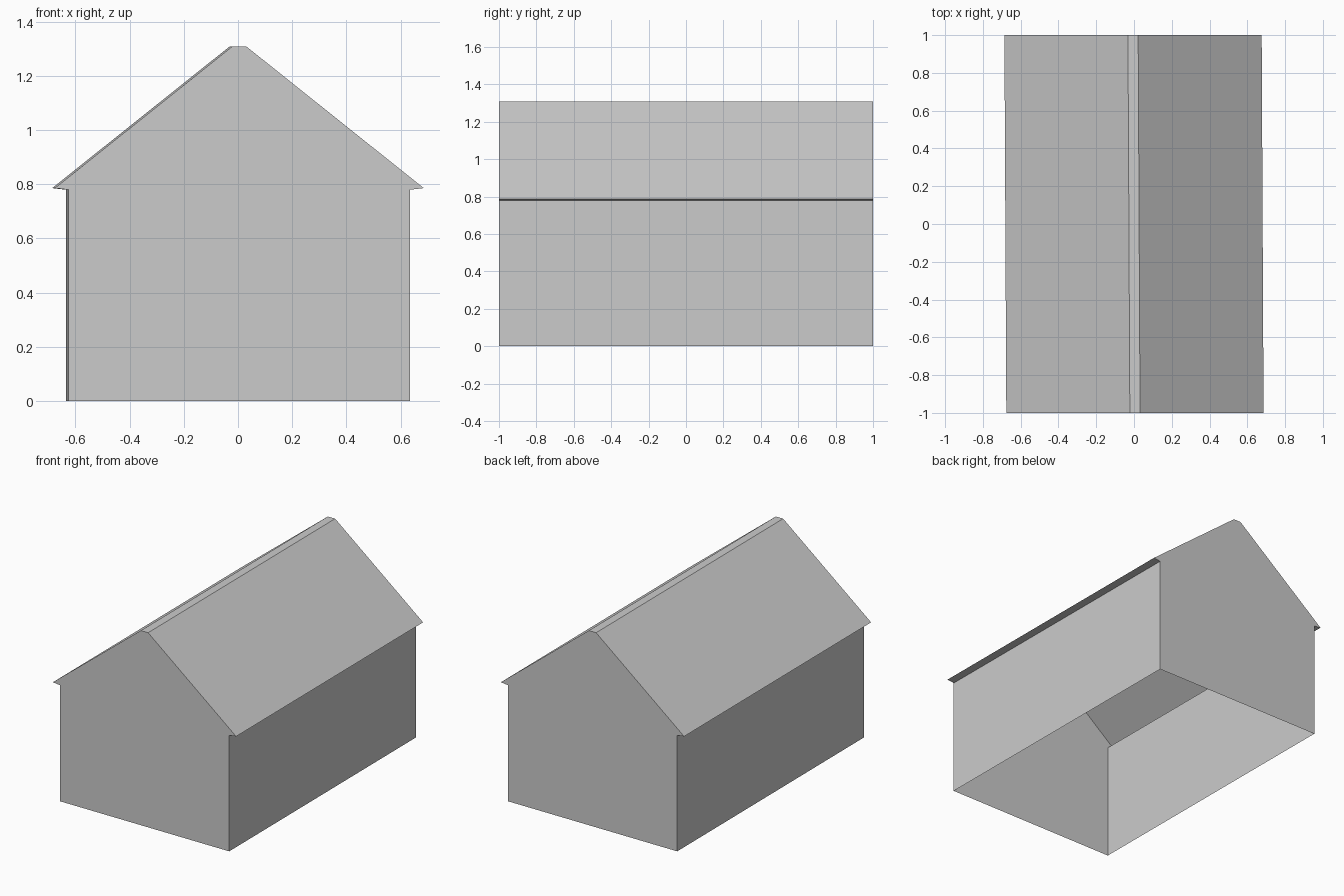
import bpy

cube = bpy.data.objects.get("Cube")
if cube:
    bpy.data.objects.remove(cube, do_unlink=True)

grey = bpy.data.materials.new("plain grey")
grey.use_nodes = True
colour = (0.6, 0.6, 0.6, 1)
grey.diffuse_color = colour
grey.node_tree.nodes["Principled BSDF"].inputs["Base Color"].default_value = colour

# Half profile of the building from wall foot to ridge, then mirrored
half = [(0.63, 0), (0.63, 0.78), (0.681, 0.786), (0.027, 1.308)]
profile = [(-x, z) for x, z in half] + half[::-1]
SKEW = 0.005  # the plan leans slightly along its length


def section(points, y):
    return [(x - SKEW * y, y, z) for x, z in points]


def add_object(name, verts, faces):
    mesh = bpy.data.meshes.new(name)
    mesh.from_pydata(verts, [], faces)
    mesh.materials.append(grey)
    obj = bpy.data.objects.new(name, mesh)
    bpy.context.collection.objects.link(obj)


def add_shell(name, points):
    n = len(points)
    verts = section(points, -1) + section(points, 1)
    faces = [(i, i + 1, n + i + 1, n + i) for i in range(n - 1)]
    add_object(name, verts, faces)


# Side walls, and the roof with its flat ridge and eave undersides
add_shell("right_wall", profile[:2])
add_shell("roof", profile[1:-1])
add_shell("left_wall", profile[-2:])

# Gable end walls, leaving the underside open
outline = range(len(profile))
add_object("front_gable", section(profile, -1), [tuple(reversed(outline))])
add_object("back_gable", section(profile, 1), [tuple(outline)])
